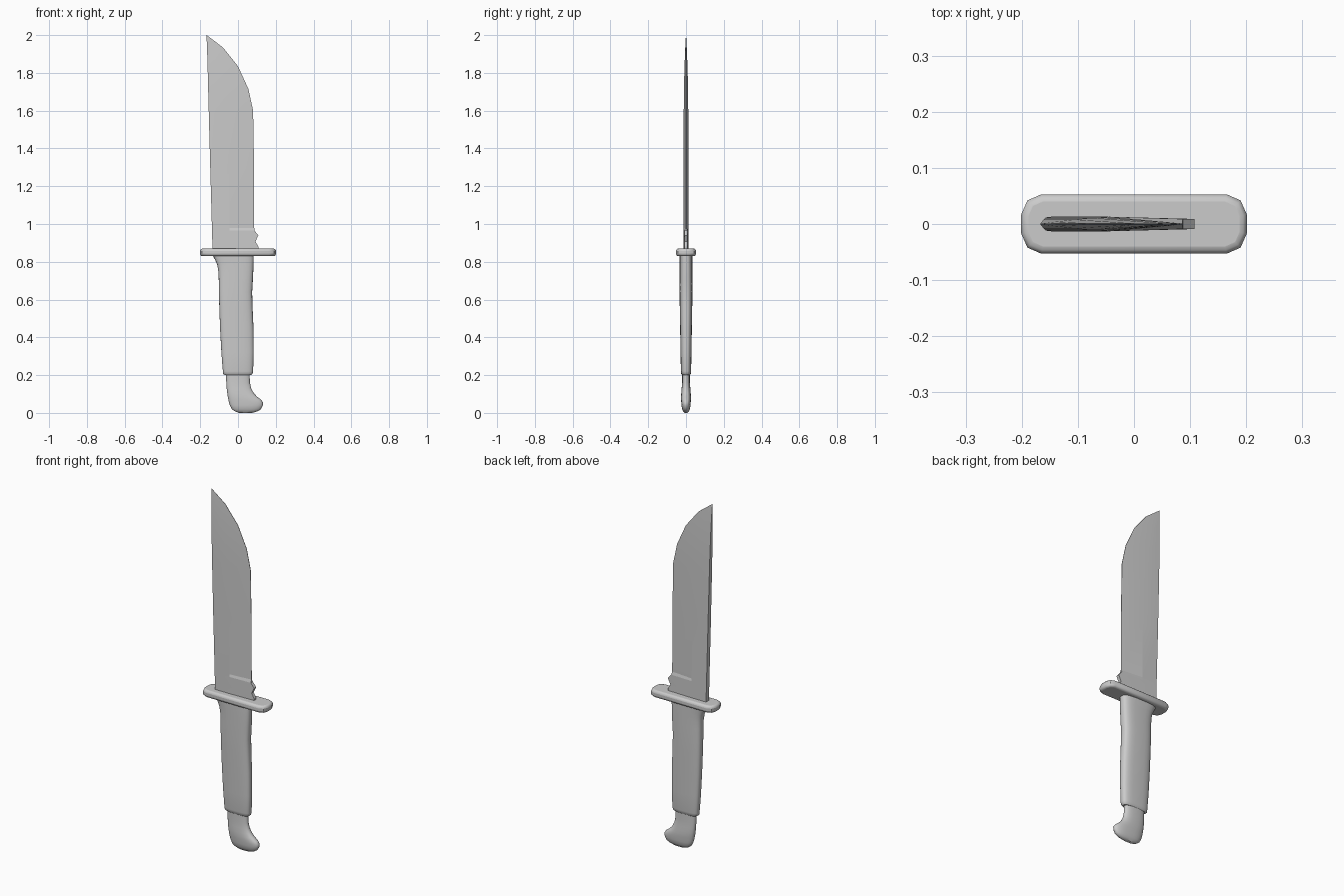
import bpy, bmesh, math


def finish(name, bm, angle):
    bmesh.ops.remove_doubles(bm, verts=bm.verts, dist=1e-5)
    bmesh.ops.recalc_face_normals(bm, faces=bm.faces)
    mesh = bpy.data.meshes.new(name)
    bm.to_mesh(mesh)
    bm.free()
    ob = bpy.data.objects.new(name, mesh)
    bpy.context.collection.objects.link(ob)
    bpy.ops.object.select_all(action='DESELECT')
    ob.select_set(True)
    bpy.context.view_layer.objects.active = ob
    bpy.ops.object.shade_smooth_by_angle(angle=math.radians(angle))
    return ob


def loft(name, rings, angle):
    """Skin a stack of equal-length point rings and cap both ends."""
    bm = bmesh.new()
    rows = [[bm.verts.new(p) for p in ring] for ring in rings]
    n = len(rows[0])
    for a, b in zip(rows, rows[1:]):
        for i in range(n):
            j = (i + 1) % n
            bm.faces.new((a[i], a[j], b[j], b[i]))
    bm.faces.new(rows[0][::-1])
    bm.faces.new(rows[-1])
    return finish(name, bm, angle)


def oval(z, left, right, half_y, power, n=28):
    """Superellipse ring spanning left..right in x."""
    ring = []
    for i in range(n):
        a = 2 * math.pi * i / n
        c, s = math.cos(a), math.sin(a)
        x = math.copysign(abs(c) ** (2 / power), c)
        y = math.copysign(abs(s) ** (2 / power), s)
        ring.append(((left + right) / 2 + x * (right - left) / 2, y * half_y, z))
    return ring


# Blade: z, spine x, grind line x, edge x, half thickness, edge half thickness
blade_rows = [
    (0.855, -0.135, -0.045, 0.108, 0.013, 0.009),
    (0.880, -0.135, -0.045, 0.108, 0.013, 0.009),
    (0.907, -0.136, -0.045, 0.092, 0.013, 0.009),
    (0.940, -0.137, -0.045, 0.108, 0.013, 0.009),
    (0.965, -0.138, -0.045, 0.087, 0.013, 0.009),
    (0.980, -0.138, -0.045, 0.086, 0.013, 0.001),
    (1.300, -0.147, -0.047, 0.085, 0.013, 0.001),
    (1.600, -0.155, -0.058, 0.080, 0.012, 0.001),
    (1.715, -0.158, -0.075, 0.055, 0.011, 0.001),
    (1.835, -0.161, -0.105, 0.000, 0.008, 0.001),
    (1.935, -0.164, -0.140, -0.080, 0.004, 0.001),
    (2.000, -0.167, -0.1665, -0.166, 0.0005, 0.0003),
]
loft("blade", [[(s, -t, z), (g, -t, z), (e, -h, z), (e, h, z), (g, t, z), (s, t, z)]
               for z, s, g, e, t, h in blade_rows], 5)

# Guard: rounded plate with facetted ends
quarter = [(0.201, 0.017), (0.190, 0.042), (0.165, 0.053)]
outline = (quarter + [(-x, y) for x, y in quarter[::-1]]
           + [(-x, -y) for x, y in quarter] + [(x, -y) for x, y in quarter[::-1]])
guard = loft("guard", [[(x, y, z) for x, y in outline] for z in (0.83, 0.87)], 40)
bevel = guard.modifiers.new("round_rim", 'BEVEL')
bevel.width = 0.013
bevel.segments = 3
bevel.limit_method = 'ANGLE'
bevel.angle_limit = math.radians(60)

# Grip: z, left, right, half thickness
grip_rows = [
    (0.200, -0.070, 0.070, 0.020), (0.206, -0.078, 0.077, 0.025),
    (0.220, -0.080, 0.080, 0.027), (0.320, -0.088, 0.083, 0.029),
    (0.450, -0.095, 0.082, 0.031), (0.560, -0.099, 0.077, 0.033),
    (0.640, -0.101, 0.075, 0.034), (0.710, -0.102, 0.079, 0.034),
    (0.750, -0.104, 0.081, 0.034), (0.785, -0.110, 0.082, 0.034),
    (0.812, -0.122, 0.083, 0.034), (0.835, -0.135, 0.083, 0.034),
]
loft("grip", [oval(*r, 3.0) for r in grip_rows], 40)

# Pommel: hooked towards the edge side
pommel_rows = [
    (0.006, 0.000, 0.085, 0.008), (0.009, -0.018, 0.105, 0.015),
    (0.020, -0.033, 0.122, 0.021), (0.040, -0.043, 0.132, 0.024),
    (0.055, -0.048, 0.132, 0.025), (0.070, -0.051, 0.122, 0.026),
    (0.085, -0.054, 0.102, 0.026), (0.105, -0.057, 0.083, 0.025),
    (0.130, -0.060, 0.070, 0.023), (0.160, -0.062, 0.063, 0.021),
    (0.215, -0.064, 0.061, 0.021),
]
# rest the lowest ring on the ground
pommel_rows[0] = (0.0, 0.005, 0.075, 0.008)
loft("pommel", [oval(*r, 2.5) for r in pommel_rows], 50)
